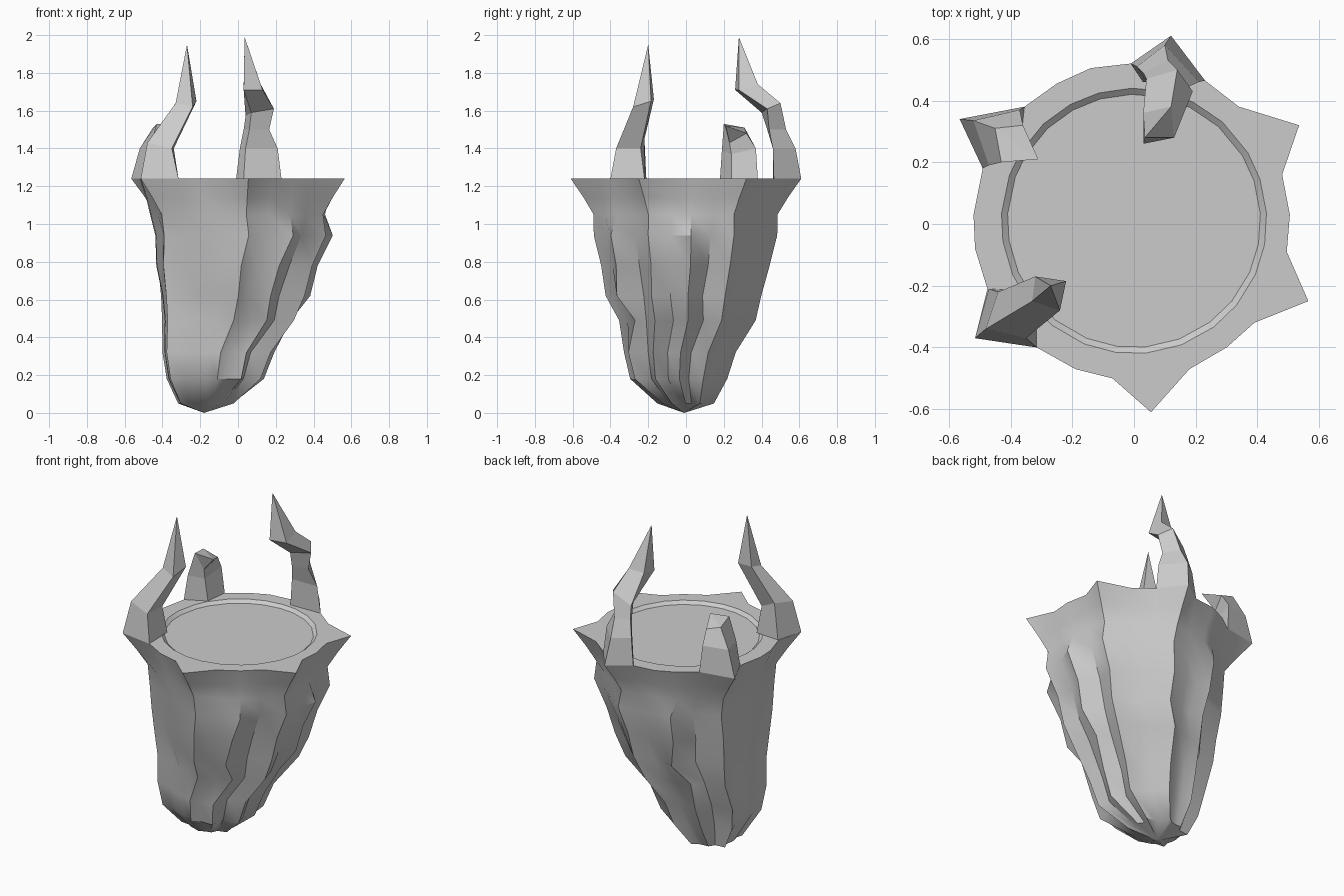
import bpy
import bmesh
from math import sin, cos, atan2, hypot

cube = bpy.data.objects.get("Cube")
if cube:
    bpy.data.objects.remove(cube, do_unlink=True)

stone = bpy.data.materials.new("grey stone")
stone.use_nodes = True
GREY = (0.6, 0.6, 0.6, 1)
stone.diffuse_color = GREY
stone.node_tree.nodes["Principled BSDF"].inputs["Base Color"].default_value = GREY


def finish(bm, name, angle):
    bmesh.ops.recalc_face_normals(bm, faces=bm.faces)
    mesh = bpy.data.meshes.new(name)
    bm.to_mesh(mesh)
    bm.free()
    obj = bpy.data.objects.new(name, mesh)
    bpy.context.collection.objects.link(obj)
    mesh.materials.append(stone)
    bpy.ops.object.select_all(action="DESELECT")
    obj.select_set(True)
    bpy.context.view_layer.objects.active = obj
    if angle:
        bpy.ops.object.shade_smooth_by_angle(angle=angle)


def loft(bm, rings):
    """Bridge successive rings of equal length; a one-point ring is a tip."""
    loops = [[bm.verts.new(p) for p in ring] for ring in rings]
    for a, b in zip(loops, loops[1:]):
        n = len(a)
        for i in range(n):
            j = (i + 1) % n
            if len(b) == 1:
                bm.faces.new((a[i], a[j], b[0]))
            else:
                bm.faces.new((a[i], a[j], b[j], b[i]))
    return loops


# Star-shaped rim outline, with six pointed corners
RIM = [(.565, -.25), (.495, -.09), (.505, .03), (.48, .16), (.535, .32),
       (.34, .38), (.23, .465), (.12, .61), (-.01, .52), (-.14, .505),
       (-.25, .455), (-.355, .38), (-.565, .34), (-.49, .18), (-.52, .03),
       (-.515, -.08), (-.475, -.21), (-.515, -.37), (-.315, -.40),
       (-.19, -.47), (-.07, -.50), (.055, -.61), (.18, -.47), (.30, -.40),
       (.39, -.32)]
polar = [(hypot(x, y), atan2(y, x)) for x, y in RIM]
TOP = 1.24


def circle(r, z):
    return [(r * cos(a), r * sin(a) + .01, z) for _, a in polar]


# Body levels: height, centre x, centre y, scale, main ridge strength,
# secondary ridge height, meander of the secondary ridges
LEVELS = [(1.14, 0, 0, .95, .65, 0, 0), (1.05, 0, 0, .92, .3, 0, 0),
          (.94, .015, 0, .89, .45, .04, -.05),
          (.78, -.02, 0, .81, .5, .035, -.1),
          (.62, -.03, -.01, .72, .7, .05, -.18),
          (.49, -.055, -.01, .645, .8, .01, .04),
          (.32, -.115, -.045, .53, .8, .04, -.13),
          (.18, -.13, -.05, .46, .8, .035, -.08),
          (.05, -.17, -.01, .26, 1, .01, -.05)]
# Secondary ridges stand between the corners, each with a gully beside it
SECONDARY = (2, 10, 23)
FRONT_RIDGE = 21

rings = [circle(.41, TOP - .017), circle(.43, TOP),
         [(x, y, TOP) for x, y in RIM]]
for z, cx, cy, scale, ridge, bump, meander in LEVELS:
    ring = []
    for i, (r, a) in enumerate(polar):
        # the front ridge fades out towards the tip
        fade = .4 if i == FRONT_RIDGE and z < .6 else 1
        rr = scale * (.5 + ridge * fade * (r - .5))
        if i in SECONDARY:
            rr += bump
        elif i - 1 in SECONDARY:
            rr -= bump * .7
        t = a + meander * abs(sin(a)) * (.5 + .5 * cos(6 * a))
        ring.append((cx + rr * cos(t), cy + rr * sin(t), z))
    rings.append(ring)
rings.append([(-.18, -.01, 0)])

bm = bmesh.new()
loops = loft(bm, rings)
bm.faces.new(loops[0])
finish(bm, "rock_body", .6)


# Curved horns: four-sided sections, each a list of heights and its corners
def horn(name, sections, tip):
    bm = bmesh.new()
    rings = []
    for heights, corners in sections:
        rings.append([(x, y, z) for (x, y), z in zip(corners, heights)])
    loops = loft(bm, rings + [[tip]])
    bm.faces.new(loops[0][::-1])
    finish(bm, name, 0)


def level(z):
    return (z,) * 4


horn("front_right_horn", [
    (level(TOP), [(-.515, -.37), (-.315, -.40), (-.32, -.22), (-.47, -.21)]),
    ((1.43, 1.4, 1.4, 1.45), [(-.48, -.34), (-.35, -.37), (-.34, -.24), (-.44, -.22)]),
    ((1.64, 1.62, 1.65, 1.66), [(-.33, -.25), (-.24, -.28), (-.22, -.185), (-.32, -.17)]),
], (-.27, -.20, 1.95))

horn("back_horn", [
    (level(TOP), [(-.01, .52), (.03, .46), (.23, .465), (.12, .61)]),
    (level(1.4), [(.01, .51), (.04, .46), (.21, .46), (.10, .58)]),
    (level(1.5), [(.03, .49), (.06, .43), (.165, .44), (.11, .53)]),
    ((1.57, 1.59, 1.61, 1.64), [(.04, .47), (.07, .40), (.19, .43), (.14, .50)]),
    ((1.73, 1.71, 1.71, 1.74), [(.03, .36), (.03, .26), (.13, .28), (.12, .38)]),
], (.035, .28, 1.99))

horn("back_right_horn", [
    (level(TOP), [(-.565, .34), (-.49, .18), (-.37, .24), (-.355, .38)]),
    ((1.40, 1.39, 1.37, 1.40), [(-.52, .335), (-.47, .19), (-.39, .24), (-.37, .37)]),
    ((1.51, 1.53, 1.43, 1.48), [(-.45, .31), (-.43, .20), (-.39, .23), (-.36, .32)]),
], (-.31, .21, 1.52))
